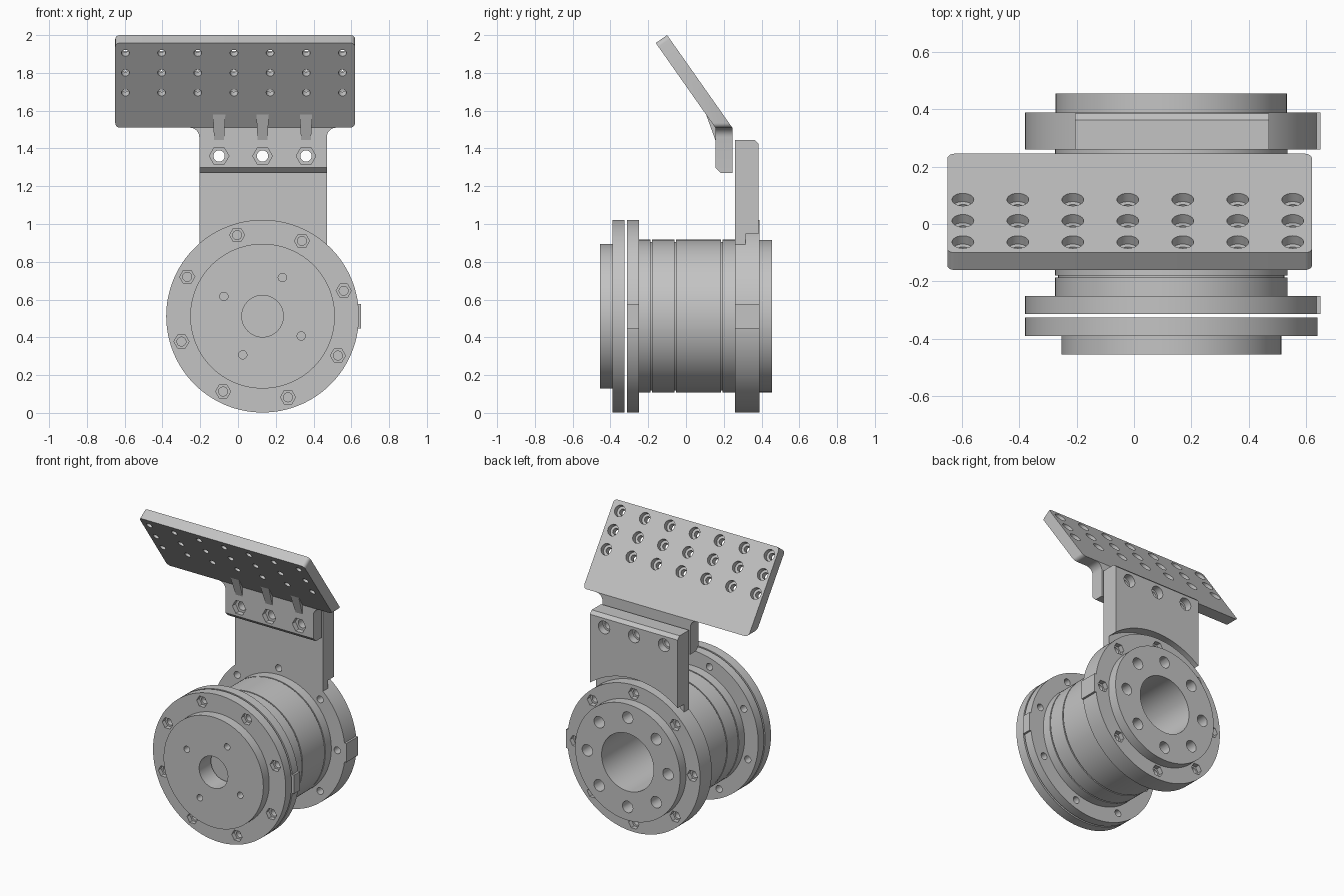
import bpy, bmesh, math
from mathutils import Matrix, Vector

if "Cube" in bpy.data.objects:
    bpy.data.objects.remove(bpy.data.objects["Cube"], do_unlink=True)

CX, CZ = 0.13, 0.512          # drum axis, running along y
BOLT_X = (-0.1, 0.13, 0.36)   # bracket bolt columns

grey = bpy.data.materials.new("machined_grey")
grey.use_nodes = True
grey.diffuse_color = (0.55, 0.55, 0.55, 1)
grey.node_tree.nodes["Principled BSDF"].inputs["Base Color"].default_value = (0.55, 0.55, 0.55, 1)


def make(name, bm):
    bmesh.ops.recalc_face_normals(bm, faces=bm.faces[:])
    mesh = bpy.data.meshes.new(name)
    bm.to_mesh(mesh)
    bm.free()
    mesh.materials.append(grey)
    ob = bpy.data.objects.new(name, mesh)
    bpy.context.collection.objects.link(ob)
    return ob


def activate(ob):
    bpy.ops.object.select_all(action='DESELECT')
    ob.select_set(True)
    bpy.context.view_layer.objects.active = ob


def boolean(ob, tool, operation='DIFFERENCE'):
    mod = ob.modifiers.new("cut", 'BOOLEAN')
    mod.operation, mod.solver, mod.object = operation, 'EXACT', tool
    activate(ob)
    bpy.ops.object.modifier_apply(modifier=mod.name)
    bpy.data.objects.remove(tool, do_unlink=True)


def smooth(ob):
    activate(ob)
    bpy.ops.object.shade_smooth_by_angle(angle=math.radians(30))


def drill(ob, centres, radius, depth, segs=20, tilt=-90):
    """Cut equal round or hexagonal holes; tilt -90 runs along y."""
    bm = bmesh.new()
    for c in centres:
        m = (Matrix.Translation(c) @ Matrix.Rotation(math.radians(tilt), 4, 'X')
             @ Matrix.Rotation(math.radians(30), 4, 'Z'))
        bmesh.ops.create_cone(bm, cap_ends=True, segments=segs, radius1=radius,
                              radius2=radius, depth=depth, matrix=m)
    boolean(ob, make("cutter", bm))


def ring(radius, y, count, start=0.0):
    return [(CX + radius * math.cos(a), y, CZ + radius * math.sin(a))
            for a in (math.radians(start) + math.tau * i / count for i in range(count))]


def lathe(name, profile, closed=True):
    """Turn (radius, y) points around the drum axis."""
    bm = bmesh.new()
    vs = [bm.verts.new((CX + r, y, CZ)) for r, y in profile]
    for a, b in zip(vs, vs[1:] + vs[:1] if closed else vs[1:]):
        bm.edges.new((a, b))
    bmesh.ops.spin(bm, geom=bm.verts[:] + bm.edges[:], cent=(CX, 0, CZ), axis=(0, 1, 0),
                   angle=math.tau, steps=128, use_duplicate=False)
    bmesh.ops.remove_doubles(bm, verts=bm.verts[:], dist=1e-5)
    return make(name, bm)


def prism(points, offset):
    """Extrude a closed outline by an offset vector."""
    bm = bmesh.new()
    face = bm.faces.new([bm.verts.new(p) for p in points])
    ext = bmesh.ops.extrude_face_region(bm, geom=[face])
    bmesh.ops.translate(bm, vec=offset,
                        verts=[v for v in ext["geom"] if isinstance(v, bmesh.types.BMVert)])
    bmesh.ops.recalc_face_normals(bm, faces=bm.faces[:])
    return bm


def box(x0, x1, y0, y1, z0, z1):
    return prism([(x0, y0, z0), (x1, y0, z0), (x1, y0, z1), (x0, y0, z1)], (0, y1 - y0, 0))


def bevel(bm, rule, width, segments=1):
    edges = [e for e in bm.edges if rule(e, (e.verts[0].co + e.verts[1].co) / 2)]
    bmesh.ops.bevel(bm, geom=edges, offset=width, segments=segments, profile=0.5, affect='EDGES')


# Front cap with its bolted flange
front = lathe("front_cap_flange", [(0.11, -0.455), (0.383, -0.455), (0.383, -0.39),
                                   (0.51, -0.39), (0.51, -0.325), (0.11, -0.325)])
drill(front, ring(0.45, -0.40, 8, 17.4), 0.04, 0.08, 6)
drill(front, ring(0.45, -0.35, 8, 17.4), 0.024, 0.2)
drill(front, ring(0.23, -0.45, 4, 62.9), 0.022, 0.12)
smooth(front)

# Drum with front mating flange, shallow grooves and deep rear bore
profile = [(0, -0.313), (0.51, -0.313), (0.51, -0.25), (0.405, -0.25)]
for y in (-0.183, -0.058, 0.19):
    profile += [(0.405, y - 0.004), (0.394, y - 0.004), (0.394, y + 0.004), (0.405, y + 0.004)]
profile += [(0.405, 0.26), (0.2, 0.26), (0.2, -0.25), (0, -0.25)]
drum = lathe("drum", profile, closed=False)
boolean(drum, make("key_front", box(0.55, 0.65, -0.313, -0.25, 0.447, 0.577)), 'UNION')
drill(drum, ring(0.45, -0.28, 8, 17.4), 0.024, 0.2)
smooth(drum)

# Rear flange and cap
back = lathe("rear_cap_flange", [(0.2, 0.26), (0.51, 0.26), (0.51, 0.388), (0.403, 0.388),
                                 (0.403, 0.455), (0.2, 0.455)])
boolean(back, make("key_back", box(0.55, 0.65, 0.26, 0.388, 0.447, 0.577)), 'UNION')
drill(back, ring(0.45, 0.39, 8), 0.04, 0.07, 6)
drill(back, ring(0.45, 0.32, 8), 0.024, 0.3)
drill(back, ring(0.31, 0.45, 8), 0.04, 0.2)
smooth(back)

# Upright bracket standing on the rear flange, relieved around it at the back
bm = box(-0.205, 0.47, 0.26, 0.385, 0.8, 1.445)
bevel(bm, lambda e, m: m.y > 0.38 and m.z > 1.44, 0.022)
bracket = make("upright_bracket", bm)
drill(bracket, [(CX, 0.3, CZ)], 0.507, 0.4, 128)
drill(bracket, [(CX, 0.415, CZ)], 0.552, 0.2, 128)
drill(bracket, [(x, 0.385, 1.36) for x in BOLT_X], 0.044, 0.1)
drill(bracket, [(x, 0.32, 1.36) for x in BOLT_X], 0.03, 0.3)
smooth(bracket)

# Hanging neck with filleted shoulders and a chamfered toe
R = 0.05
arc = [math.radians(15 * i) for i in range(7)]
right = [(0.47 + R - R * math.cos(a), 1.46 + R * math.sin(a)) for a in arc]
left = [(2 * 0.1325 - x, z) for x, z in reversed(right)]
outline = [(-0.205, 1.27), (0.47, 1.27)] + right + left
bm = prism([(x, 0.155, z) for x, z in outline], (0, 0.09, 0))
bevel(bm, lambda e, m: m.z < 1.271 and m.y < 0.156, 0.028)
neck = make("plate_neck", bm)
drill(neck, [(x, 0.155, 1.36) for x in BOLT_X], 0.052, 0.07, 6)
drill(neck, [(x, 0.2, 1.36) for x in BOLT_X], 0.03, 0.3)
smooth(neck)

# Tilted plate with rounded corners and counterbored holes
n = Vector((0, 0.817, 0.575))
bm = prism([(-0.65, y, z) for y, z in
            ((-0.16, 1.958), (-0.1, 2.0), (0.245, 1.51), (0.155, 1.51))], (1.27, 0, 0))
bevel(bm, lambda e, m: abs(e.verts[0].co.x - e.verts[1].co.x) < 1e-4 and e.calc_length() < 0.12,
      0.025, 5)
plate = make("tilted_plate", bm)
spots = [Vector((-0.596 + 0.1915 * i, -0.16 + (1.958 - z) * 0.704, z))
         for i in range(7) for z in (1.905, 1.80, 1.695)]
drill(plate, [p + n * 0.073 for p in spots], 0.038, 0.07, 24, tilt=-54.87)
drill(plate, [p + n * 0.03 for p in spots], 0.021, 0.2, 16, tilt=-54.87)
smooth(plate)

# Gussets between the plate and its neck, wider at the top
for i, x in enumerate(BOLT_X):
    bm = prism([(x - 0.03, y, z) for y, z in ((0.106, 1.58), (0.155, 1.445), (0.17, 1.53))],
               (0.06, 0, 0))
    for v in bm.verts:
        v.co.x = x + (v.co.x - x) * (1.1 if v.co.z > 1.57 else 0.88)
    make(f"gusset_{i + 1}", bm)
